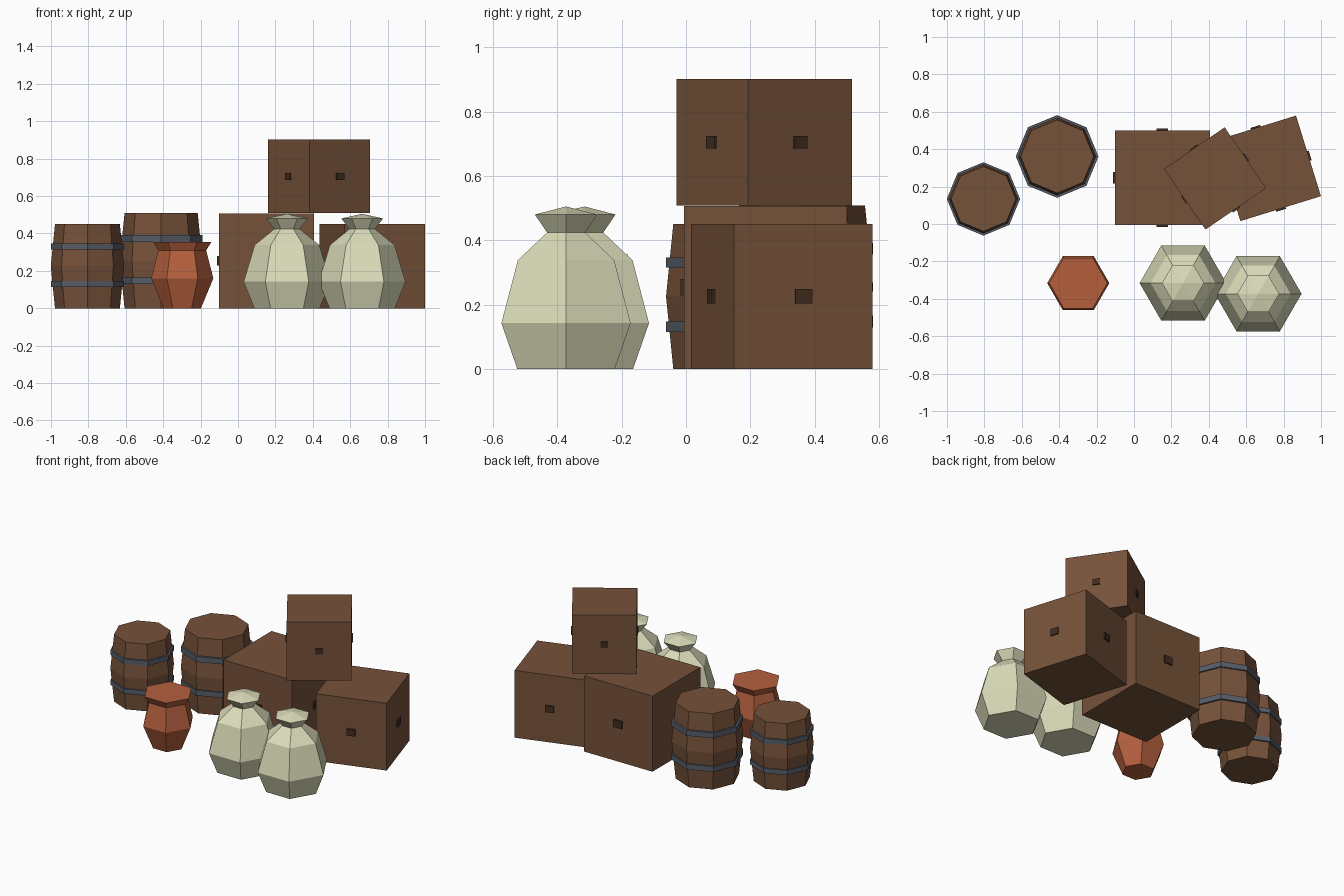
import bpy, bmesh, math
from mathutils import Matrix, Vector

if "Cube" in bpy.data.objects:
    bpy.data.objects.remove(bpy.data.objects["Cube"])


def material(name, rgb):
    m = bpy.data.materials.new(name)
    m.diffuse_color = (*rgb, 1)
    m.use_nodes = True
    m.node_tree.nodes["Principled BSDF"].inputs["Base Color"].default_value = m.diffuse_color
    return m


WOOD = material("brown_wood", (0.181, 0.084, 0.042))
DARK = material("dark_handle", (0.052, 0.025, 0.013))
IRON = material("grey_iron", (0.093, 0.109, 0.138))
CLAY = material("orange_clay", (0.462, 0.117, 0.048))
CLOTH = material("pale_cloth", (0.716, 0.716, 0.491))


def finish(name, bm, mat, loc, rot=0):
    bmesh.ops.recalc_face_normals(bm, faces=bm.faces)
    me = bpy.data.meshes.new(name)
    bm.to_mesh(me)
    bm.free()
    me.materials.append(mat)
    ob = bpy.data.objects.new(name, me)
    ob.location = loc
    ob.rotation_euler.z = rot
    bpy.context.collection.objects.link(ob)
    return ob


def lathe(name, profile, sides, mat, loc):
    """Flat-faced turned shape from (radius, height) points; radius 0 closes to a tip."""
    bm = bmesh.new()
    rings = []
    for r, z in profile:
        if r == 0:
            rings.append([bm.verts.new((0, 0, z))] * sides)
        else:
            rings.append([bm.verts.new((r * math.cos(math.tau * i / sides),
                                        r * math.sin(math.tau * i / sides), z))
                          for i in range(sides)])
    for a, b in zip(rings, rings[1:]):
        for i in range(sides):
            j = (i + 1) % sides
            bm.faces.new(list(dict.fromkeys((a[i], a[j], b[j], b[i]))))
    for ring in (rings[0], rings[-1]):
        if ring[0] is not ring[1]:
            bm.faces.new(ring)
    return finish(name, bm, mat, loc)


def add_box(bm, size, centre, turn=0):
    m = (Matrix.Rotation(turn, 4, 'Z') @ Matrix.Translation(centre)
         @ Matrix.Diagonal((*size, 1)))
    bmesh.ops.create_cube(bm, size=1, matrix=m)


def crate(name, s, loc, rot):
    bm = bmesh.new()
    add_box(bm, (s, s, s), Vector((0, 0, s / 2)))
    finish(name, bm, WOOD, loc, rot)
    # one small grip in the middle of each side
    bm = bmesh.new()
    for k in range(4):
        add_box(bm, (0.04 * s, 0.12 * s, 0.1 * s),
                Vector((s / 2, 0, s / 2)), k * math.pi / 2)
    finish(name + "_handles", bm, DARK, loc, rot)


def barrel(name, r, h, loc):
    lathe(name + "_body", [(0.885 * r, 0), (r, h / 2), (0.885 * r, h)], 8, WOOD, loc)
    # iron hoops
    for label, f in (("lower", 0.29), ("upper", 0.735)):
        lathe(f"{name}_{label}_hoop",
              [(r, (f - 0.036) * h), (r, (f + 0.036) * h)], 8, IRON, loc)


# stacked crates
crate("left_crate", 0.507, (0.152, 0.247, 0), 0)
crate("right_crate", 0.451, (0.7175, 0.2975, 0), 0.3)
crate("top_crate", 0.393, (0.4335, 0.2435, 0.508), 0.6)

# barrels
barrel("small_barrel", 0.196, 0.45, (-0.805, 0.134, 0))
barrel("large_barrel", 0.221, 0.508, (-0.411, 0.361, 0))

# clay pot
lathe("clay_pot", [(0.1, 0), (0.166, 0.16), (0.128, 0.31), (0.156, 0.355)],
      6, CLAY, (-0.298, -0.316, 0))

# tied sacks
SACK = [(0.175, 0), (0.232, 0.142), (0.173, 0.338), (0.068, 0.424),
        (0.112, 0.48), (0, 0.505)]
lathe("left_sack", SACK, 6, CLOTH, (0.262, -0.316, 0))
lathe("right_sack", SACK, 6, CLOTH, (0.664, -0.373, 0))
